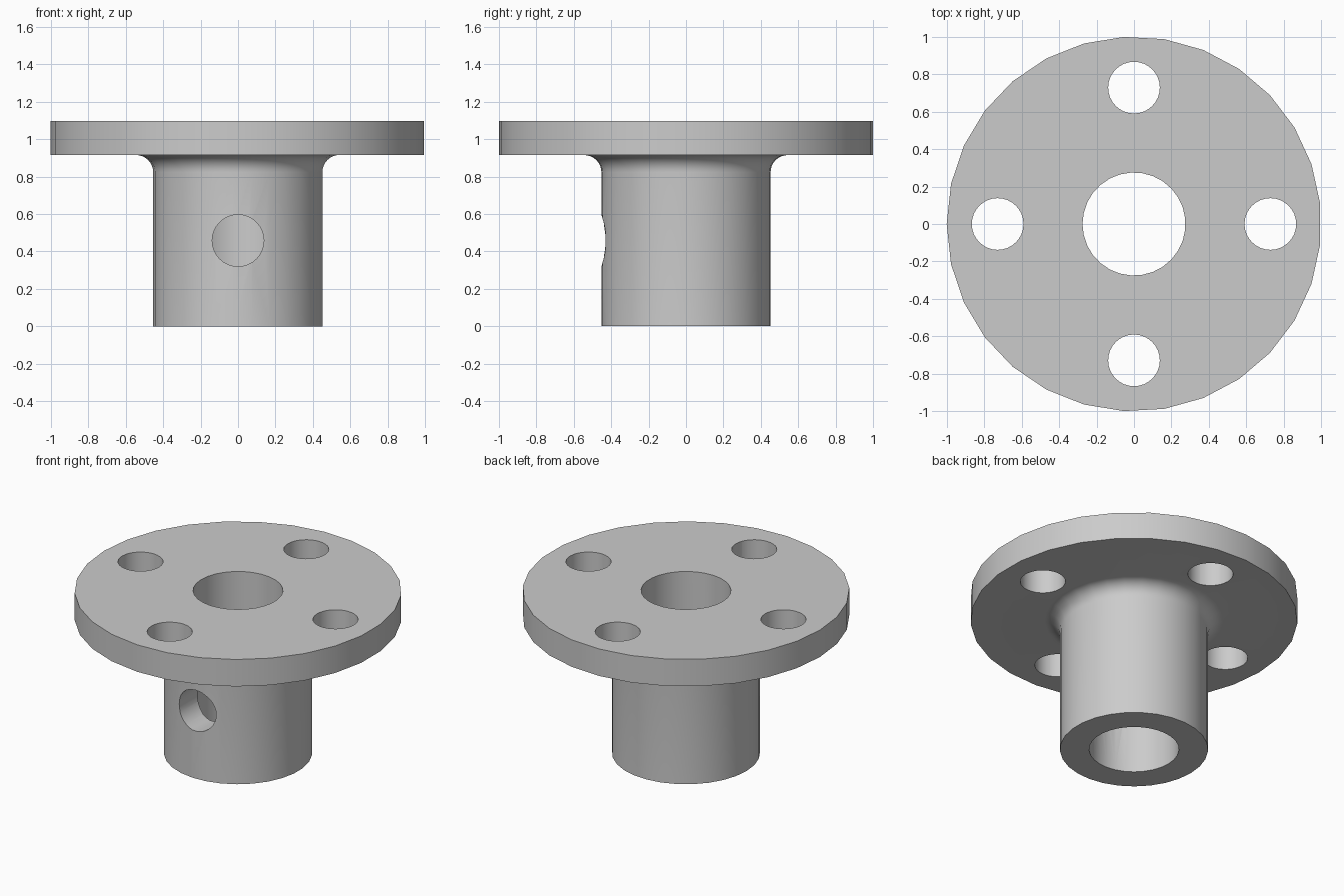
import bpy
import bmesh
from math import sin, cos, pi
from mathutils import Matrix, Vector

cube = bpy.data.objects.get("Cube")
if cube:
    bpy.data.objects.remove(cube, do_unlink=True)

SIDES = 29
BORE_R, HUB_R, FLANGE_R = 0.275, 0.453, 1.0
FLANGE_Z, TOP_Z = 0.915, 1.097
FILLET_R = 0.092
HOLE_R, BOLT_RADIUS, SIDE_HOLE_Z = 0.138, 0.728, 0.458

grey = bpy.data.materials.new("plain grey")
grey.use_nodes = True
colour = (0.6, 0.6, 0.6, 1)
grey.diffuse_color = colour
grey.node_tree.nodes["Principled BSDF"].inputs["Base Color"].default_value = colour


def add_object(name, bm):
    bmesh.ops.recalc_face_normals(bm, faces=bm.faces)
    mesh = bpy.data.meshes.new(name)
    bm.to_mesh(mesh)
    bm.free()
    mesh.materials.append(grey)
    obj = bpy.data.objects.new(name, mesh)
    bpy.context.collection.objects.link(obj)
    return obj


def lathe(name, profile):
    """Turn a closed (radius, z) profile around z, first corner at -x."""
    bm = bmesh.new()
    rings = []
    for i in range(SIDES):
        a = pi + 2 * pi * i / SIDES
        rings.append([bm.verts.new((r * cos(a), r * sin(a), z)) for r, z in profile])
    count = len(profile)
    for i in range(SIDES):
        here, there = rings[i], rings[(i + 1) % SIDES]
        for j in range(count):
            k = (j + 1) % count
            bm.faces.new((here[j], there[j], there[k], here[k]))
    return add_object(name, bm)


def drill(target, centre, length, rotation):
    """Cut a round hole through the target."""
    bm = bmesh.new()
    bmesh.ops.create_cone(bm, cap_ends=True, segments=SIDES + 3, radius1=HOLE_R,
                          radius2=HOLE_R, depth=length,
                          matrix=Matrix.Translation(centre) @ rotation)
    cutter = add_object("hole_cutter", bm)
    cutter.hide_render = True
    mod = target.modifiers.new("hole", 'BOOLEAN')
    mod.operation = 'DIFFERENCE'
    mod.solver = 'EXACT'
    mod.object = cutter
    bpy.ops.object.modifier_apply(modifier=mod.name)
    bpy.data.objects.remove(cutter, do_unlink=True)


# Hub, fillet, flange and bore turned as one solid
fillet = []
for step in range(9):
    a = pi - pi / 2 * step / 8
    fillet.append((HUB_R + FILLET_R + FILLET_R * cos(a),
                   FLANGE_Z - FILLET_R + FILLET_R * sin(a)))
profile = [(BORE_R, 0), (HUB_R, 0)] + fillet + [
    (FLANGE_R, FLANGE_Z), (FLANGE_R, TOP_Z), (BORE_R, TOP_Z)]
hub = lathe("flanged_hub", profile)
bpy.ops.object.select_all(action='DESELECT')
hub.select_set(True)
bpy.context.view_layer.objects.active = hub

# Four bolt holes through the flange
for i in range(4):
    a = i * pi / 2
    drill(hub, Vector((BOLT_RADIUS * cos(a), BOLT_RADIUS * sin(a), TOP_Z)),
          1.0, Matrix.Identity(4))

# Set screw hole through the front wall only
drill(hub, Vector((0, -HUB_R, SIDE_HOLE_Z)), 2 * HUB_R - 0.1,
      Matrix.Rotation(pi / 2, 4, 'X'))

bpy.ops.object.shade_smooth_by_angle(angle=pi / 6)
